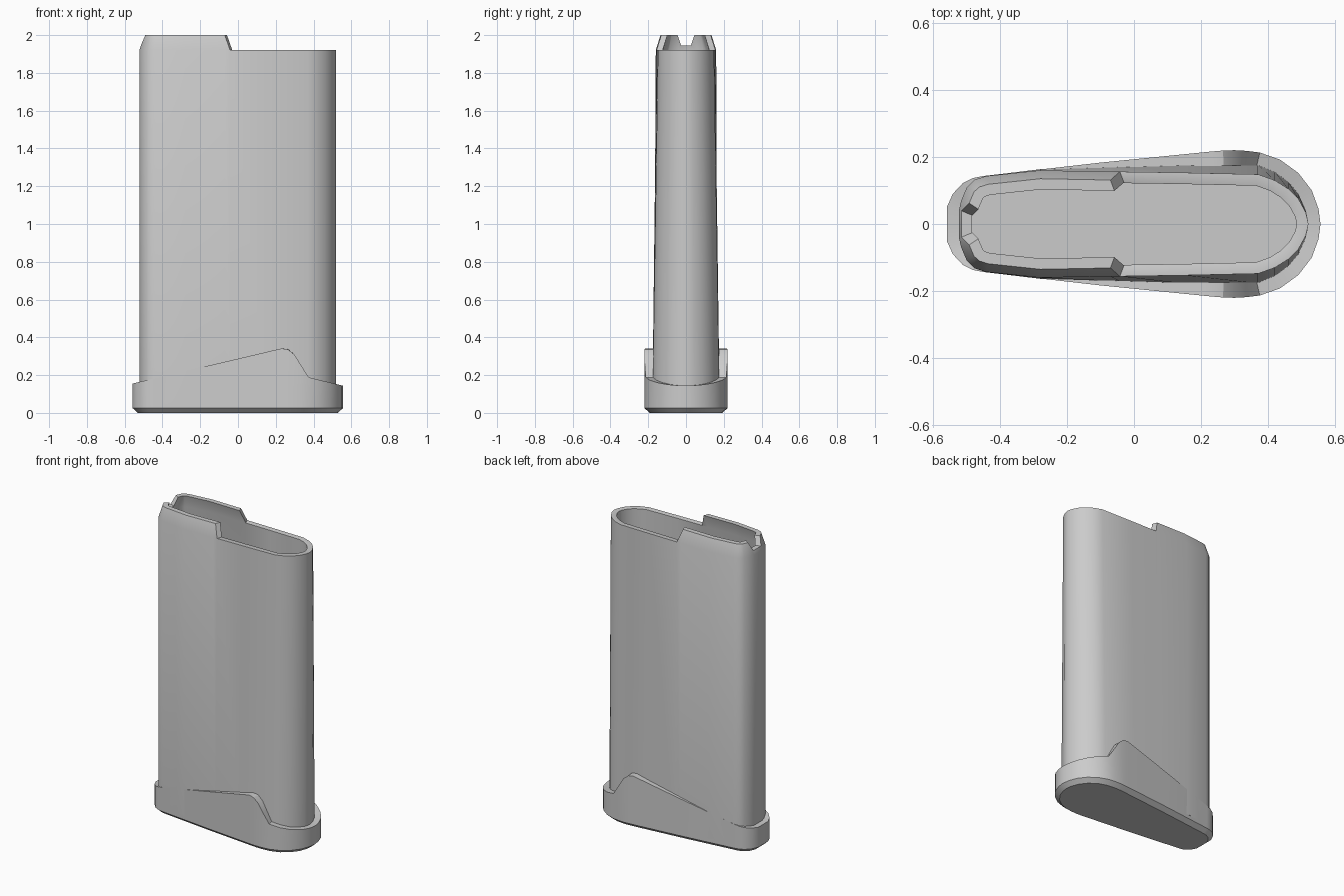
import bpy, bmesh
from mathutils import Vector

if "Cube" in bpy.data.objects:
    bpy.data.objects.remove(bpy.data.objects["Cube"])


def mirrored(half):
    """Close a half outline (back centre to front centre) across the x axis."""
    return [Vector(p) for p in half] + [Vector((x, -y)) for x, y in half[-2:0:-1]]


def inset(loop, dists):
    """Move every outline point inward along its mitred normal."""
    out, n = [], len(loop)
    for i, p in enumerate(loop):
        a = (p - loop[i - 1]).normalized()
        b = (loop[(i + 1) % n] - p).normalized()
        na, nb = Vector((a.y, -a.x)), Vector((b.y, -b.x))
        m = (na + nb).normalized()
        out.append(p + m * dists[i] / max(m.dot(na), 0.5))
    return out


def lerp_table(x, table):
    for (x0, z0), (x1, z1) in zip(table, table[1:]):
        if x <= x1:
            t = max(0, (x - x0) / (x1 - x0))
            return z0 + (z1 - z0) * t
    return table[-1][1]


def loft(name, rings):
    """Skin a list of (outline, heights) rings and cap both ends."""
    bm = bmesh.new()
    vs = [[bm.verts.new((p.x, p.y, z)) for p, z in zip(o, h)] for o, h in rings]
    n = len(vs[0])
    for a, b in zip(vs, vs[1:]):
        for i in range(n):
            j = (i + 1) % n
            bm.faces.new((a[i], a[j], b[j], b[i]))
    bm.faces.new(vs[0])
    bm.faces.new(vs[-1])
    bmesh.ops.remove_doubles(bm, verts=bm.verts, dist=0.0005)
    bmesh.ops.recalc_face_normals(bm, faces=bm.faces)
    me = bpy.data.meshes.new(name)
    bm.to_mesh(me)
    bm.free()
    ob = bpy.data.objects.new(name, me)
    bpy.context.collection.objects.link(ob)
    bpy.ops.object.select_all(action='DESELECT')
    ob.select_set(True)
    bpy.context.view_layer.objects.active = ob
    bpy.ops.object.shade_smooth_by_angle(angle=0.5)
    return ob


# Hollow body: tapered tube with raised lips and a notch at the back
SHOULDER = 1.92
top = mirrored([(-.522, 0), (-.522, .04), (-.515, .07), (-.498, .11), (-.475, .132),
                (-.44, .143), (-.28, .16), (-.07, .156), (-.042, .156), (.15, .153),
                (.37, .148), (.42, .13), (.46, .105), (.49, .075), (.512, .035), (.52, 0)])
foot = [Vector((p.x, p.y * lerp_table(p.x, [(-.5, 1), (-.28, 1.02), (.2, 1.18), (.6, 1.22)])))
        for p in top]


def lip_height(p):
    if p.x > -.05:
        return SHOULDER
    return 1.945 if p.x < -.45 and abs(p.y) < .05 else 2.0


n = len(top)
lip_z = [lip_height(p) for p in top]
lip = inset(top, [.025 * (z - SHOULDER) / .08 for z in lip_z])
lip_in = inset(lip, [.032] * n)
top_in = inset(top, [.034] * n)
foot_in = inset(foot, [.034] * n)
loft("body", [(foot, [.05] * n), (top, [SHOULDER] * n), (lip, lip_z),
              (lip_in, lip_z), (top_in, [SHOULDER - .001] * n), (foot_in, [.1] * n)])

# Base plate: chamfered tray whose rim rises to a crest on each side
base = mirrored([(-.558, 0), (-.558, .05), (-.54, .09), (-.51, .122), (-.48, .137),
                 (-.45, .143), (-.1, .183), (.2, .213), (.23, .216), (.265, .219),
                 (.3, .22), (.335, .218), (.375, .213), (.435, .192), (.49, .152),
                 (.53, .1), (.55, .045), (.556, 0)])
rim = [(-.56, .155), (.2, .334), (.23, .341), (.265, .336), (.3, .307),
       (.335, .25), (.375, .188), (.56, .143)]
m = len(base)
rim_z = [lerp_table(p.x, rim) for p in base]
base_in = inset(base, [.045] * m)
loft("base_plate", [(inset(base, [.028] * m), [0] * m), (base, [.025] * m),
                    (base, rim_z), (base_in, rim_z), (base_in, [.06] * m)])
